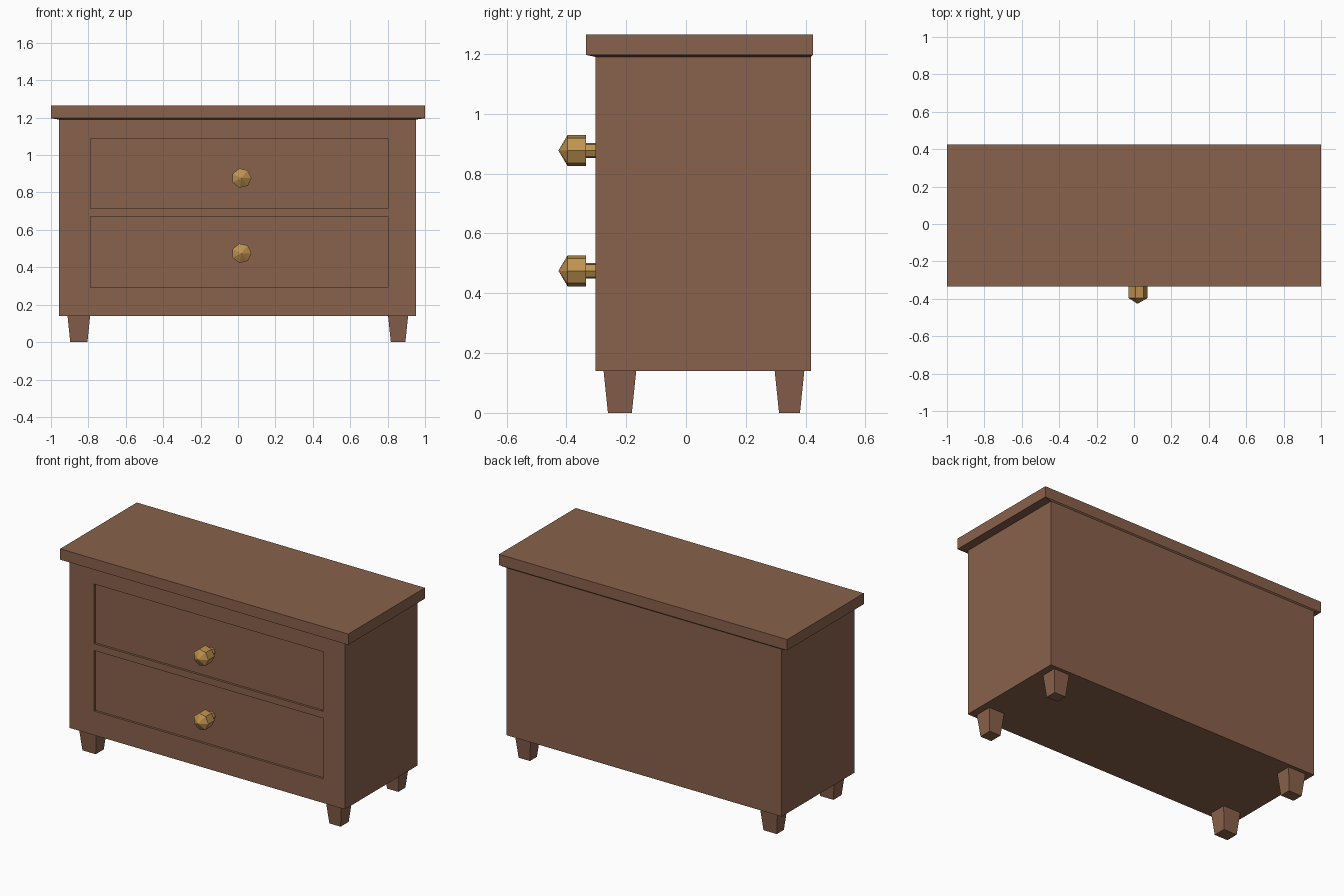
import bpy, bmesh, math
from mathutils import Vector

if "Cube" in bpy.data.objects:
    bpy.data.objects.remove(bpy.data.objects["Cube"])


def material(name, rgb):
    m = bpy.data.materials.new(name)
    m.diffuse_color = (*rgb, 1)
    m.use_nodes = True
    m.node_tree.nodes["Principled BSDF"].inputs["Base Color"].default_value = m.diffuse_color
    return m


WOOD = material("brown wood", (0.25, 0.12, 0.072))
BRASS = material("brass", (0.52, 0.29, 0.08))


def finish(bm, name, mat):
    bmesh.ops.recalc_face_normals(bm, faces=bm.faces)
    me = bpy.data.meshes.new(name)
    bm.to_mesh(me)
    bm.free()
    me.materials.append(mat)
    ob = bpy.data.objects.new(name, me)
    bpy.context.collection.objects.link(ob)
    return ob


def loft(rings, caps=True):
    """Join rings of equal point count into a closed skin."""
    bm = bmesh.new()
    loops = [[bm.verts.new(p) for p in r] for r in rings]
    n = len(loops[0])
    for a, b in zip(loops, loops[1:]):
        for i in range(n):
            j = (i + 1) % n
            bm.faces.new((a[i], a[j], b[j], b[i]))
    if caps:
        bm.faces.new(loops[0])
        bm.faces.new(loops[-1])
    return bm


def rect(x0, x1, y0, y1, z):
    return [(x0, y0, z), (x1, y0, z), (x1, y1, z), (x0, y1, z)]


# Cabinet body with two recessed drawer fronts
BX0, BX1, BY0, BY1 = -0.957, 0.953, -0.302, 0.418
DX = (-0.788, 0.802)
DRAWERS = [(0.291, 0.671), (0.714, 1.088)]
bm = loft([rect(BX0, BX1, BY0, BY1, 0.14), rect(BX0, BX1, BY0, BY1, 1.195)])
cuts = [((x, 0, 0), (1, 0, 0)) for x in DX]
cuts += [((0, 0, z), (0, 0, 1)) for d in DRAWERS for z in d]
for co, no in cuts:
    bmesh.ops.bisect_plane(bm, geom=bm.verts[:] + bm.edges[:] + bm.faces[:],
                           plane_co=co, plane_no=no)
fronts = []
for f in bm.faces:
    c = f.calc_center_median()
    if abs(c.y - BY0) < 1e-4 and DX[0] < c.x < DX[1] and any(a < c.z < b for a, b in DRAWERS):
        fronts.append(f)
for f in bmesh.ops.extrude_discrete_faces(bm, faces=fronts)["faces"]:
    bmesh.ops.translate(bm, verts=f.verts, vec=Vector((0, 0.014, 0)))
finish(bm, "cabinet_body", WOOD)

# Top board with a slightly sloped underside
finish(loft([rect(BX0, BX1, BY0, BY1, 1.190),
             rect(-1, 1, -0.335, 0.425, 1.197),
             rect(-1, 1, -0.335, 0.425, 1.265)]), "top_board", WOOD)

# Tapered legs
for sx, (x0, x1) in (("left", (-0.912, -0.79)), ("right", (0.802, 0.91))):
    for sy, (y0, y1) in (("front", (-0.276, -0.166)), ("back", (0.296, 0.396))):
        t = 0.015
        finish(loft([rect(x0 + t, x1 - t, y0 + t, y1 - t, 0),
                     rect(x0, x1, y0, y1, 0.145)]), f"{sy}_{sx}_leg", WOOD)


# Seven-sided pointed knobs on stems
def ring(r, y, z, n=7):
    return [(0.019 + r * math.cos(2 * math.pi * i / n), y,
             z + r * math.sin(2 * math.pi * i / n)) for i in range(n)]


for name, z in (("lower", 0.475), ("upper", 0.877)):
    bm = loft([ring(0.026, -0.285, z), ring(0.026, -0.335, z), ring(0.053, -0.335, z),
               ring(0.053, -0.396, z), ring(0, -0.4265, z)], caps=False)
    bmesh.ops.remove_doubles(bm, verts=bm.verts, dist=1e-5)
    finish(bm, name + "_drawer_knob", BRASS)
